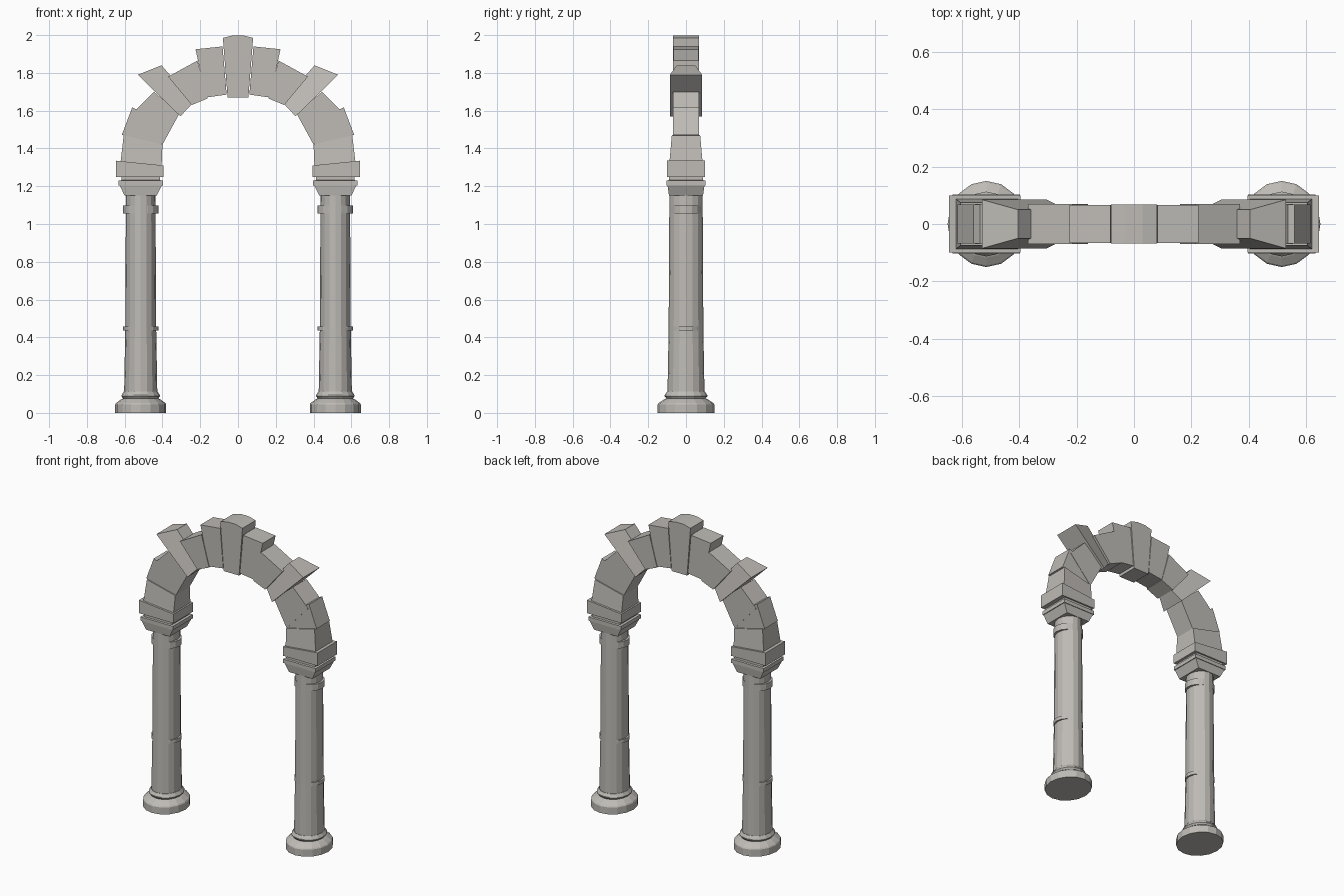
import bpy, bmesh, math

if "Cube" in bpy.data.objects:
    bpy.data.objects.remove(bpy.data.objects["Cube"])

stone = bpy.data.materials.new("warm_grey_stone")
stone.diffuse_color = (0.52, 0.50, 0.47, 1)
stone.use_nodes = True
stone.node_tree.nodes["Principled BSDF"].inputs["Base Color"].default_value = stone.diffuse_color
CX = 0.515   # column centre


def finish(name, bm):
    bmesh.ops.recalc_face_normals(bm, faces=bm.faces[:])
    me = bpy.data.meshes.new(name)
    bm.to_mesh(me)
    bm.free()
    me.materials.append(stone)
    ob = bpy.data.objects.new(name, me)
    bpy.context.collection.objects.link(ob)
    return ob


def skin(bm, loops):
    """Join successive equal-length loops of points and cap the ends."""
    rows = [[bm.verts.new(p) for p in loop] for loop in loops]
    n = len(rows[0])
    for a, b in zip(rows, rows[1:]):
        for i in range(n):
            j = (i + 1) % n
            bm.faces.new((a[i], a[j], b[j], b[i]))
    bm.faces.new(rows[0][::-1])
    bm.faces.new(rows[-1])


def turned(name, cx, profile, sides=16):
    """Oval turned part; profile rows are x radius, y radius, height."""
    bm = bmesh.new()
    ang = [2 * math.pi * i / sides for i in range(sides)]
    skin(bm, [[(cx + rx * math.cos(a), ry * math.sin(a), z) for a in ang]
              for rx, ry, z in profile])
    return finish(name, bm)


def square(name, cx, profile):
    """Stacked rectangular moulding; rows are half x, half y, height."""
    bm = bmesh.new()
    skin(bm, [[(cx - hx, -hy, z), (cx + hx, -hy, z), (cx + hx, hy, z), (cx - hx, hy, z)]
              for hx, hy, z in profile])
    return finish(name, bm)


def block(name, outline, depths, sign=1):
    """Stone cut from a front outline (x, z), with half depth per corner."""
    bm = bmesh.new()
    skin(bm, [[(sign * x, side * d, z) for (x, z), d in zip(outline, depths)]
              for side in (-1, 1)])
    return finish(name, bm)


# Arch stones on the +x side: outer low, outer high, inner high, inner low
stones = [
    ("springer", [(.645, 1.25), (.645, 1.335), (.395, 1.31), (.395, 1.25)], [.10] * 4),
    ("arch_stone_1", [(.622, 1.325), (.605, 1.47), (.40, 1.42), (.405, 1.30)],
     [.088, .075, .075, .088]),
    ("arch_stone_2", [(.615, 1.472), (.56, 1.617), (.36, 1.53), (.405, 1.42)], [.068] * 4),
    ("arch_stone_3", [(.555, 1.59), (.445, 1.70), (.31, 1.585), (.40, 1.42)], [.07] * 4),
    ("arch_stone_4", [(.53, 1.79), (.405, 1.84), (.235, 1.645), (.305, 1.57)],
     [.085, .05, .05, .085]),
    ("arch_stone_5", [(.37, 1.78), (.215, 1.865), (.16, 1.665), (.245, 1.63)], [.07] * 4),
    ("arch_stone_6", [(.225, 1.925), (.082, 1.94), (.06, 1.685), (.168, 1.67)], [.066] * 4),
]

for sign, side in ((-1, "left"), (1, "right")):
    cx = sign * CX
    # Round base with moulding
    base = [(.15, 0), (.15, .045), (.145, .052), (.118, .07), (.104, .077),
            (.113, .088), (.113, .094), (.10, .112)]
    turned(side + "_base", cx, [(r * .9, r, z) for r, z in base])
    # Tapered shaft
    turned(side + "_shaft", cx, [(.088, .098, .10), (.082, .092, .44), (.078, .088, 1.16)])
    # Shaft bands
    for i, (z0, z1) in enumerate(((.435, .458), (1.055, 1.097))):
        turned(f"{side}_band_{i + 1}", cx, [(.093, .085, z0), (.093, .085, z1)])
    # Capital
    square(side + "_capital", cx, [(.085, .09, 1.15), (.112, .098, 1.205),
                                   (.117, .102, 1.205), (.117, .102, 1.23),
                                   (.102, .09, 1.232), (.102, .09, 1.255)])
    # Arch stones
    for name, outline, depths in stones:
        block(f"{side}_{name}", outline, depths, sign)

# Keystone
block("keystone", [(-.08, 1.985), (-.03, 1.998), (.03, 1.998), (.08, 1.985),
                   (.055, 1.67), (-.055, 1.67)], [.068] * 6)
